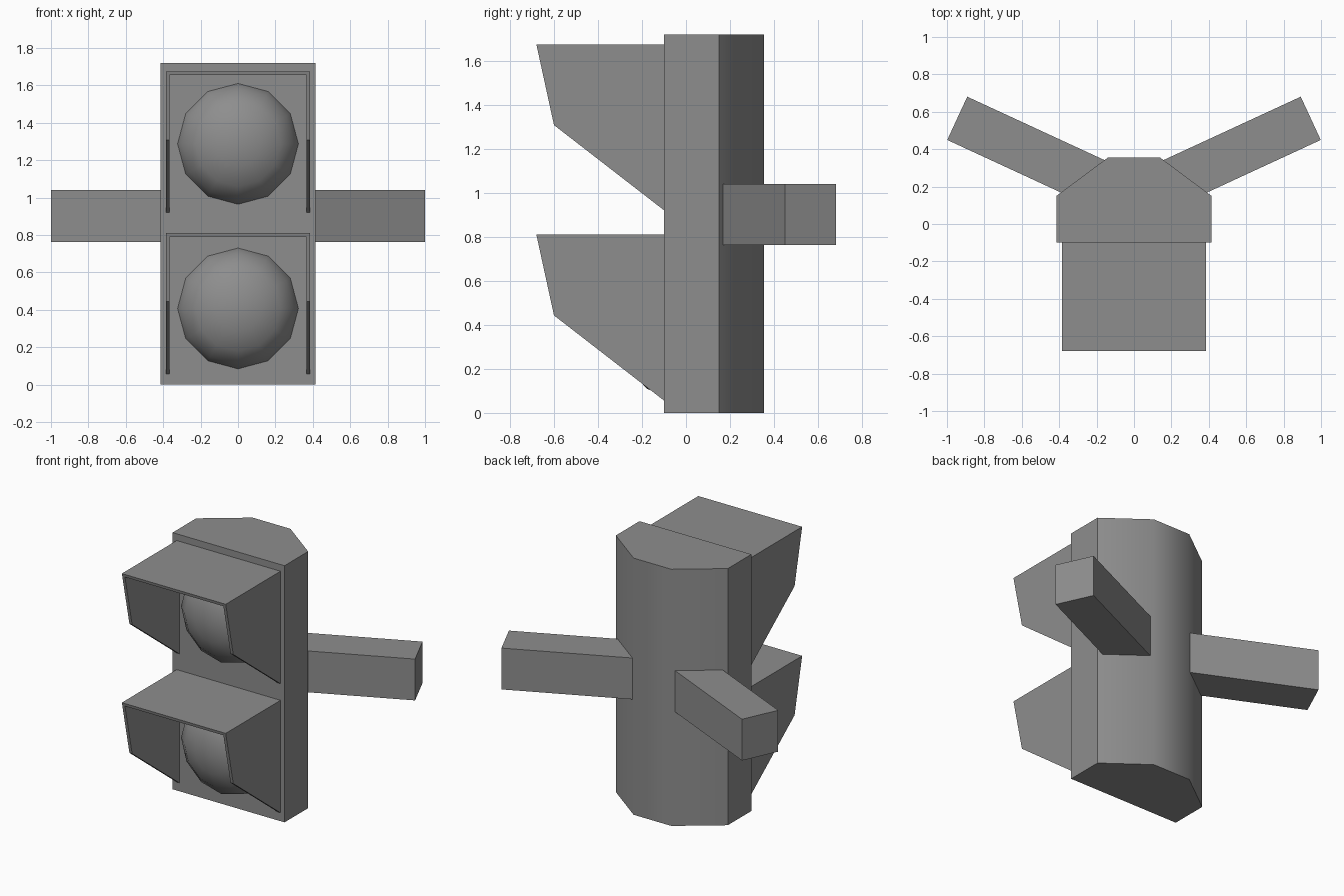
import bpy, bmesh, math
from mathutils import Matrix, Vector

cube = bpy.data.objects.get("Cube")
if cube:
    bpy.data.objects.remove(cube, do_unlink=True)

GREY = (0.27, 0.27, 0.27, 1)
grey = bpy.data.materials.new("mid_grey")
grey.use_nodes = True
grey.diffuse_color = GREY
grey.node_tree.nodes["Principled BSDF"].inputs["Base Color"].default_value = GREY


def finish(name, bm, smooth_angle=None):
    bmesh.ops.recalc_face_normals(bm, faces=bm.faces)
    mesh = bpy.data.meshes.new(name)
    bm.to_mesh(mesh)
    bm.free()
    mesh.materials.append(grey)
    obj = bpy.data.objects.new(name, mesh)
    bpy.context.collection.objects.link(obj)
    if smooth_angle:
        bpy.ops.object.select_all(action='DESELECT')
        obj.select_set(True)
        bpy.context.view_layer.objects.active = obj
        bpy.ops.object.shade_smooth_by_angle(angle=math.radians(smooth_angle))
    return obj


def extrude(bm, points, offset):
    """Turn a flat outline into a prism."""
    face = bm.faces.new([bm.verts.new(p) for p in points])
    result = bmesh.ops.extrude_face_region(bm, geom=[face], use_keep_orig=True)
    moved = [v for v in result["geom"] if isinstance(v, bmesh.types.BMVert)]
    bmesh.ops.translate(bm, verts=moved, vec=Vector(offset))


# Housing with a rounded back
half = [(0.415, -0.1), (0.415, 0.15), (0.14, 0.355)]
outline = half + [(-x, y) for x, y in reversed(half)]
bm = bmesh.new()
extrude(bm, [(x, y, 0) for x, y in outline], (0, 0, 1.72))
finish("housing", bm, 45)


# Hood: two side plates and a roof, open at the front, back and bottom
def hood(name, top):
    wide, thick = 0.385, 0.02
    side = [(-0.1, top), (-0.68, top), (-0.6, top - 0.367), (-0.1, top - 0.754)]
    # Side plates stop at the underside of the roof
    slope = 0.08 / 0.367
    front = -0.68 + slope * thick
    low = [(-0.1, top - thick), (front, top - thick)] + side[2:]
    bm = bmesh.new()
    for x in (-wide, wide - thick):
        extrude(bm, [(x, y, z) for y, z in low], (thick, 0, 0))
    roof = side[:2] + [(front, top - thick), (-0.1, top - thick)]
    extrude(bm, [(-wide, y, z) for y, z in roof], (2 * wide, 0, 0))
    finish(name, bm)


# Lens: shallow dome on the housing front
def lens(name, height):
    bm = bmesh.new()
    bmesh.ops.create_uvsphere(bm, u_segments=12, v_segments=8, radius=1)
    back = [v for v in bm.verts if v.co.z < -0.01]
    bmesh.ops.delete(bm, geom=back, context='VERTS')
    bm.transform(Matrix.Translation((0, -0.1, height))
                 @ Matrix.Rotation(math.radians(90), 4, 'X')
                 @ Matrix.Diagonal((0.323, 0.323, 0.2, 1)))
    finish(name, bm, 60)


for label, top, centre in (("upper", 1.675, 1.287), ("lower", 0.81, 0.407)):
    hood(label + "_hood", top)
    lens(label + "_lens", centre)

# Mounting arms angled backwards from the housing
for label, s in (("left", 1), ("right", -1)):
    bm = bmesh.new()
    bmesh.ops.create_cube(bm, size=1)
    bm.transform(Matrix.Translation((s * 0.945, 0.565, 0.902))
                 @ Matrix.Rotation(s * math.radians(24.8), 4, 'Z')
                 @ Matrix.Translation((-s * 0.45, 0, 0))
                 @ Matrix.Diagonal((0.9, 0.255, 0.277, 1)))
    finish(label + "_arm", bm)
